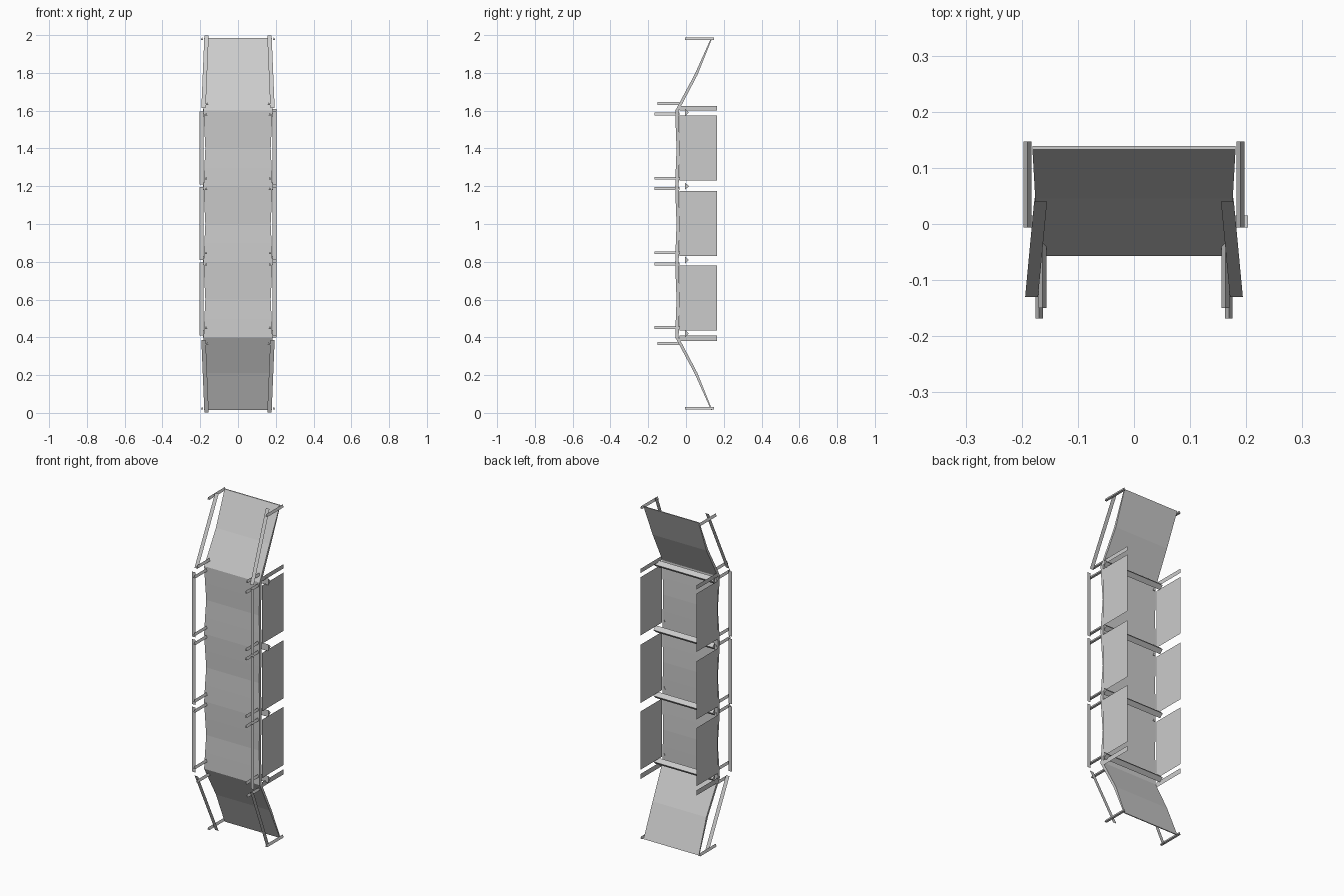
import bpy, math

if "Cube" in bpy.data.objects:
    bpy.data.objects.remove(bpy.data.objects["Cube"])


def add(name, verts, faces):
    me = bpy.data.meshes.new(name)
    me.from_pydata(verts, [], faces)
    me.update()
    ob = bpy.data.objects.new(name, me)
    bpy.context.collection.objects.link(ob)
    return ob


def sheet(name, a, b, c, d):
    return add(name, [a, b, c, d], [(0, 1, 2, 3)])


def tri_prism(name, ring0, ring1):
    return add(name, ring0 + ring1, [(0, 2, 1), (3, 4, 5), (0, 1, 4, 3),
                                     (1, 2, 5, 4), (2, 0, 3, 5)])


def post(name, x, z, y0, y1, r=0.010):
    # triangular stake running along y
    ring = [(x + 0.8 * r * math.cos(a), z + r * math.sin(a))
            for a in (math.radians(90 + 120 * k) for k in range(3))]
    return tri_prism(name, [(px, y0, pz) for px, pz in ring], [(px, y1, pz) for px, pz in ring])


# Deck: folded walkway with gently scalloped bays; rows are (z, y, half width, depth)
rows = [(0.015, 0.133, 0.181, 0.006), (0.21, 0.045, 0.176, 0.016)]
for bay in range(3):
    z = 0.4 + 0.4 * bay
    rows += [(z, -0.057, 0.182, 0.018), (z + 0.1, -0.054, 0.178, 0.018),
             (z + 0.2, -0.05, 0.173, 0.016), (z + 0.3, -0.054, 0.178, 0.018)]
rows += [(1.6, -0.057, 0.182, 0.018), (1.79, 0.045, 0.176, 0.016), (1.985, 0.133, 0.181, 0.006)]
verts, faces = [], []
for z, y, w, d in rows:
    verts += [(-w, y, z), (w, y, z), (w, y + d, z), (-w, y + d, z)]
for i in range(len(rows) - 1):
    for k in range(4):
        n = (k + 1) % 4
        faces.append((4 * i + k, 4 * i + n, 4 * i + 4 + n, 4 * i + 4 + k))
e = len(verts) - 4
faces += [(3, 2, 1, 0), (e, e + 1, e + 2, e + 3)]
add("deck", verts, faces)

# Cross beams under each joint
for i, z in enumerate((0.42, 0.81, 1.2, 1.59)):
    ring = [(-0.006, z - 0.02), (0.015, z), (-0.006, z + 0.02)]
    tri_prism(f"cross_beam_{i}", [(-0.185, y, pz) for y, pz in ring],
              [(0.203, y, pz) for y, pz in ring])

for side, s in (("left", -1), ("right", 1)):
    # Side wall panels, with narrow end strips
    spans = [(0.38, 0.41), (0.435, 0.78), (0.83, 1.175), (1.23, 1.575), (1.6, 1.625)]
    for i, (a, b) in enumerate(spans):
        x, y0 = s * 0.183, -0.035
        sheet(f"{side}_wall_{i}", (x, y0, a), (x, 0.165, a), (x, 0.165, b), (x, y0, b))

    # Posts of the level bays
    for i, z in enumerate((0.45, 0.785, 0.845, 1.185, 1.24, 1.58)):
        post(f"{side}_post_{i}", s * 0.169, z, -0.168, -0.035)

    # Flat handrails of the level bays
    for i in range(3):
        a, y = 0.41 + 0.4 * i, -0.14
        sheet(f"{side}_rail_{i}", (s * 0.182, y, a), (s * 0.204, y, a),
              (s * 0.204, y, a + 0.385), (s * 0.182, y, a + 0.385))

    # Sloping rails and posts of the two end ramps
    for end, t in (("lower", -1), ("upper", 1)):
        sheet(f"{side}_{end}_ramp_rail",
              (s * 0.171, -0.13, 1 + t * 0.615), (s * 0.194, -0.13, 1 + t * 0.615),
              (s * 0.178, 0.04, 1 + t * 0.998), (s * 0.155, 0.04, 1 + t * 0.998))
        post(f"{side}_{end}_inner_post", s * 0.163, 1 + t * 0.635, -0.15, -0.035)
        post(f"{side}_{end}_outer_post", s * 0.190, 1 + t * 0.978, -0.006, 0.147)
